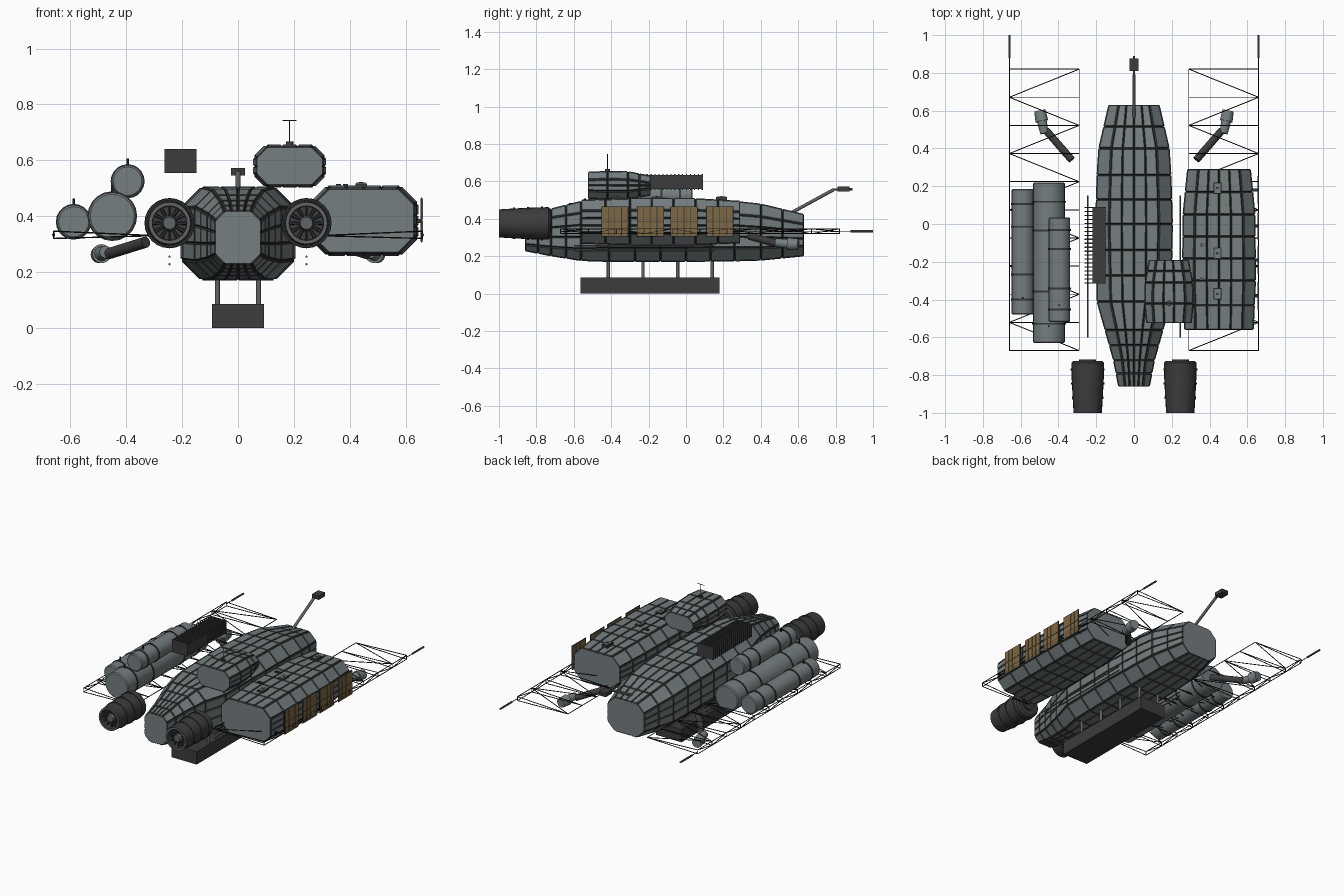
import bpy, bmesh, math
from mathutils import Vector, Matrix

if "Cube" in bpy.data.objects:
    bpy.data.objects.remove(bpy.data.objects["Cube"])


def material(name, rgb):
    m = bpy.data.materials.new(name)
    m.use_nodes = True
    m.diffuse_color = (*rgb, 1)
    m.node_tree.nodes["Principled BSDF"].inputs["Base Color"].default_value = (*rgb, 1)
    return m


PANEL = material("blue grey panel", (0.18, 0.21, 0.22))
SEAM = material("dark seam", (0.035, 0.038, 0.04))
DARK = material("charcoal", (0.045, 0.045, 0.045))
STEEL = material("steel", (0.12, 0.13, 0.135))
WIRE = material("black wire", (0.012, 0.012, 0.012))
GOLD = material("solar gold", (0.21, 0.14, 0.06))


def finish(name, bm, mats, smooth=False):
    me = bpy.data.meshes.new(name)
    bm.to_mesh(me)
    bm.free()
    ob = bpy.data.objects.new(name, me)
    bpy.context.collection.objects.link(ob)
    for m in mats:
        me.materials.append(m)
    if smooth:
        bpy.ops.object.select_all(action='DESELECT')
        ob.select_set(True)
        bpy.context.view_layer.objects.active = ob
        bpy.ops.object.shade_smooth_by_angle(angle=math.radians(35))
    return ob


def paint(verts, mat):
    for f in {f for v in verts for f in v.link_faces}:
        f.material_index = mat


def tube(bm, p, q, r, r2=None, mat=0, seg=20):
    p, q = Vector(p), Vector(q)
    d = q - p
    mtx = Matrix.Translation((p + q) / 2) @ d.to_track_quat('Z', 'Y').to_matrix().to_4x4()
    res = bmesh.ops.create_cone(bm, cap_ends=True, segments=seg, radius1=r,
                                radius2=r if r2 is None else r2, depth=d.length, matrix=mtx)
    paint(res["verts"], mat)


def box(bm, lo, hi, mat=0):
    lo, hi = Vector(lo), Vector(hi)
    mtx = Matrix.Translation((lo + hi) / 2) @ Matrix.Diagonal((*(hi - lo), 1))
    paint(bmesh.ops.create_cube(bm, size=1, matrix=mtx)["verts"], mat)


# Octagonal hulls clad in raised panels; stations are (y, half width, bottom, top, chamfer, rows)
def clad_hull(name, cx, stations, across, up):
    rings = [stations[0]]
    for a, b in zip(stations, stations[1:]):
        n = b[5]
        rings += [[s + (t - s) * i / n for s, t in zip(a, b)] for i in range(1, n + 1)]
    bm = bmesh.new()
    loops = []
    for y, w, lo, hi, c, _ in rings:
        corners = [(-w + c, hi), (w - c, hi), (w, hi - c), (w, lo + c),
                   (w - c, lo), (-w + c, lo), (-w, lo + c), (-w, hi - c)]
        pts = []
        for k, n in enumerate([across, 1, up, 1] * 2):
            (x0, z0), (x1, z1) = corners[k], corners[(k + 1) % 8]
            pts += [(cx + x0 + (x1 - x0) * i / n, y, z0 + (z1 - z0) * i / n) for i in range(n)]
        loops.append([bm.verts.new(p) for p in pts])
    skin = []
    for a, b in zip(loops, loops[1:]):
        for i in range(len(a)):
            j = (i + 1) % len(a)
            skin.append(bm.faces.new((a[i], a[j], b[j], b[i])))
    bm.faces.new(loops[0])
    bm.faces.new(loops[-1][::-1])
    bmesh.ops.recalc_face_normals(bm, faces=bm.faces)
    rims = bmesh.ops.inset_individual(bm, faces=skin, thickness=0.005, depth=0.006,
                                      use_even_offset=True)
    for f in rims["faces"]:
        f.material_index = 1
    finish(name, bm, [PANEL, SEAM])


clad_hull("main_hull", 0, [
    (-0.86, 0.078, 0.232, 0.415, 0.032, 1), (-0.72, 0.105, 0.205, 0.45, 0.045, 2),
    (-0.56, 0.15, 0.18, 0.49, 0.06, 2), (-0.41, 0.192, 0.175, 0.498, 0.07, 1),
    (0.0, 0.2, 0.175, 0.5, 0.07, 3), (0.26, 0.192, 0.178, 0.49, 0.068, 2),
    (0.4, 0.183, 0.182, 0.475, 0.065, 1), (0.63, 0.13, 0.205, 0.42, 0.05, 2)], 4, 3)
clad_hull("side_pod", 0.45, [
    (-0.56, 0.178, 0.272, 0.496, 0.055, 1), (-0.3, 0.19, 0.264, 0.504, 0.06, 2),
    (0.05, 0.187, 0.264, 0.504, 0.06, 3), (0.29, 0.163, 0.275, 0.49, 0.055, 2)], 4, 3)
clad_hull("upper_cabin", 0.185, [
    (-0.525, 0.115, 0.513, 0.645, 0.038, 1), (-0.42, 0.125, 0.508, 0.65, 0.04, 1),
    (-0.31, 0.122, 0.508, 0.648, 0.04, 1), (-0.19, 0.1, 0.53, 0.625, 0.035, 2)], 3, 2)

# Hatches on the pod roof and vents along the hull spine
bm = bmesh.new()
for y in (0.19, -0.155, -0.37):
    box(bm, (0.42, y - 0.03, 0.495), (0.462, y + 0.03, 0.517), 1)
    box(bm, (0.425, y - 0.025, 0.5), (0.457, y + 0.025, 0.52))
    box(bm, (0.434, y - 0.006, 0.5), (0.448, y + 0.006, 0.522), 1)
for y in (-0.12, -0.3):
    for dx in (0, 0.025):
        for dy in (0, 0.012):
            box(bm, (0.35 + dx, y + dy, 0.5), (0.368 + dx, y + dy + 0.005, 0.516), 1)
finish("pod_hatches", bm, [PANEL, SEAM])

# Cabin antenna
bm = bmesh.new()
tube(bm, (0.185, -0.42, 0.65), (0.185, -0.42, 0.667), 0.014)
tube(bm, (0.185, -0.42, 0.65), (0.185, -0.42, 0.745), 0.002, seg=6)
tube(bm, (0.16, -0.42, 0.742), (0.21, -0.42, 0.742), 0.002, seg=6)
finish("cabin_antenna", bm, [DARK])

# Finned radiator
bm = bmesh.new()
box(bm, (-0.22, -0.31, 0.56), (-0.15, 0.085, 0.635))
for i in range(20):
    y = -0.315 + i * 0.021
    box(bm, (-0.263, y, 0.555), (-0.148, y + 0.006, 0.64))
finish("radiator", bm, [DARK])

# Storage tanks: x, z, radius, front, back
for name, x, z, r, y0, y1 in (("large_tank", -0.45, 0.4, 0.085, -0.63, 0.22),
                              ("outer_tank", -0.588, 0.38, 0.06, -0.48, 0.185),
                              ("upper_tank", -0.395, 0.525, 0.057, -0.52, 0.035)):
    bm = bmesh.new()
    e = 0.006
    tube(bm, (x, y0 + e, z), (x, y1 - e, z), r)
    tube(bm, (x, y0, z), (x, y0 + e, z), r - e, r)
    tube(bm, (x, y1 - e, z), (x, y1, z), r, r - e)
    for t in (0.12, 0.32, 0.7, 0.88):
        y = y0 + (y1 - y0) * t
        tube(bm, (x, y - 0.005, z), (x, y + 0.005, z), r + 0.004, mat=1)
    tube(bm, (x, y0 + 0.09, z + r - 0.01), (x, y0 + 0.09, z + r + 0.024), 0.005, mat=1, seg=8)
    finish(name, bm, [PANEL, SEAM], True)

# Engines: hollow ribbed drum, vanes and hub
for side, name in ((1, "left_engine"), (-1, "right_engine")):
    x, z = 0.245 * side, 0.375
    bm = bmesh.new()
    profile = [(0, -0.725), (0.075, -0.725), (0.087, -0.735), (0.085, -0.82), (0.08, -0.92),
               (0.075, -1.0), (0.062, -1.0), (0.06, -0.95), (0, -0.95)]
    vs = [bm.verts.new((x + r, y, z)) for r, y in profile]
    es = [bm.edges.new(p) for p in zip(vs, vs[1:])]
    bmesh.ops.spin(bm, geom=vs + es, cent=(x, 0, z), axis=(0, 1, 0), angle=math.tau, steps=24)
    bmesh.ops.remove_doubles(bm, verts=bm.verts, dist=0.0005)
    bmesh.ops.recalc_face_normals(bm, faces=bm.faces)
    for f in bm.faces:
        if f.calc_center_median().y < -0.99:
            f.material_index = 1
    for y, r in ((-0.77, 0.09), (-0.845, 0.088), (-0.92, 0.084)):
        tube(bm, (x, y - 0.006, z), (x, y + 0.006, z), r, seg=24)
    for i in range(12):
        a = math.tau * i / 12
        d = Vector((math.cos(a), 0, math.sin(a)))
        c = Vector((x, -0.97, z))
        tube(bm, c + d * 0.02, c + d * 0.062, 0.004, 0.007, mat=2, seg=6)
    tube(bm, (x, -0.99, z), (x, -0.95, z), 0.022, 0.03, mat=1)
    tube(bm, (x, -0.727, z), (x, -0.718, z), 0.045, mat=2)
    finish(name, bm, [DARK, STEEL, SEAM], True)

# Keel box on posts
bm = bmesh.new()
box(bm, (-0.093, -0.565, 0), (0.093, 0.18, 0.085))
finish("keel_box", bm, [DARK])
bm = bmesh.new()
for x in (-0.074, 0.074):
    for y in (-0.415, -0.23, -0.045, 0.14):
        tube(bm, (x, y, 0.08), (x, y, 0.2), 0.009, seg=12)
finish("keel_posts", bm, [STEEL], True)

for side, word in ((1, "left"), (-1, "right")):
    # Wire truss
    bm = bmesh.new()
    xo, xi, w = 0.66 * side, 0.29 * side, 0.0026
    zt, zb, zi = 0.346, 0.32, 0.33

    def wire(p, q):
        tube(bm, p, q, w, seg=5)

    wire((xo, -0.67, zt), (xo, 0.82, zt))
    wire((xo, -0.67, zb), (xo, 0.82, zb))
    wire((xi, -0.67, zi), (xi, 0.82, zi))
    ys = [-0.67 + 0.149 * i for i in range(11)]
    for i, y in enumerate(ys):
        wire((xo, y, zt), (xi, y, zi))
        wire((xo, y, zb), (xi, y, zi))
        wire((xo, y, zb), (xo, y, zt))
        if i < 10:
            a, b = (y, ys[i + 1]) if i % 2 else (ys[i + 1], y)
            wire((xo, a, zt), (xi, b, zi))
            wire((xo, a, zb), (xo, b, zt))
    wire((xo, 0.82, 0.333), (xo, 0.89, 0.333))
    finish(word + "_truss", bm, [WIRE])

    # Truss tip probe and lower hull rods
    bm = bmesh.new()
    tube(bm, (xo, 0.88, 0.333), (xo, 1.0, 0.333), 0.006, seg=10)
    for z in (0.228, 0.255):
        tube(bm, (0.245 * side, -0.6, z), (0.245 * side, 0.15, z), 0.004, seg=8)
    finish(word + "_rods", bm, [STEEL])

    # Jointed thruster arm
    bm = bmesh.new()
    tube(bm, (0.33 * side, 0.34, 0.307), (0.465 * side, 0.495, 0.265), 0.02, mat=1)
    tube(bm, (0.474 * side, 0.48, 0.272), (0.488 * side, 0.545, 0.266), 0.022, 0.026)
    tube(bm, (0.488 * side, 0.545, 0.266), (0.498 * side, 0.6, 0.262), 0.034, 0.03)
    finish(word + "_thruster_arm", bm, [PANEL, DARK], True)

# Solar panels: dark frame with gold cells
bm = bmesh.new()
for y in (-0.453, -0.263, -0.083, 0.108):
    box(bm, (0.655, y, 0.306), (0.659, y + 0.145, 0.466))
    for i in range(4):
        for j in range(2):
            a, b = y + 0.003 + i * 0.0355, 0.309 + j * 0.079
            box(bm, (0.653, a, b), (0.662, a + 0.032, b + 0.076), 1)
    box(bm, (0.625, y + 0.065, 0.375), (0.655, y + 0.08, 0.39))
finish("solar_panels", bm, [SEAM, GOLD])

# Rear boom with sensor head
bm = bmesh.new()
tube(bm, (0, 0.55, 0.425), (0, 0.79, 0.556), 0.009, seg=12)
tube(bm, (0, 0.78, 0.556), (0, 0.89, 0.558), 0.006, seg=8)
box(bm, (-0.025, 0.81, 0.546), (0.025, 0.875, 0.572), 1)
finish("rear_boom", bm, [STEEL, DARK])
